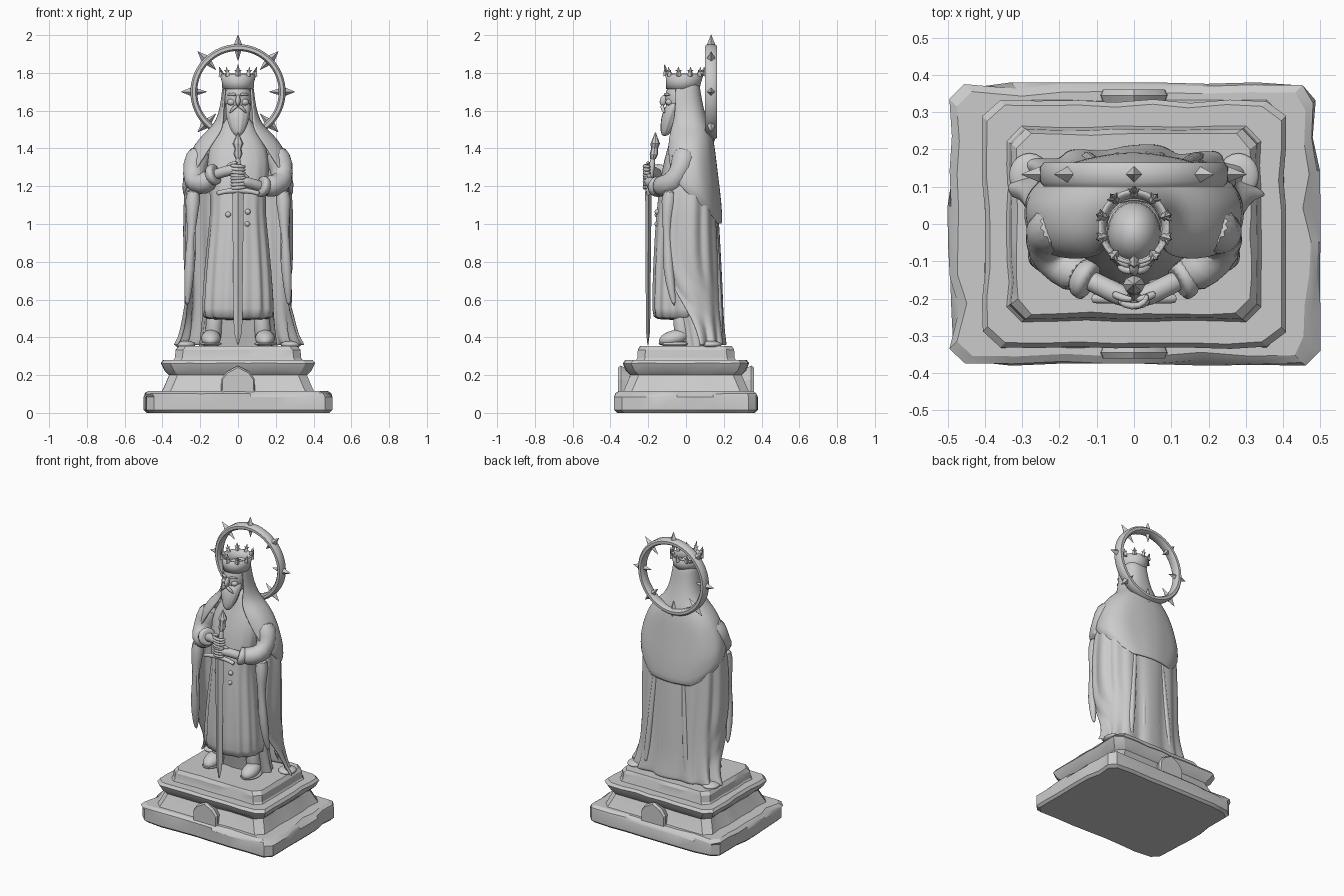
import bpy, bmesh, math, random
from math import sin, cos, pi, radians
from mathutils import Vector, Matrix

random.seed(4)
if "Cube" in bpy.data.objects:
    bpy.data.objects.remove(bpy.data.objects["Cube"])

stone = bpy.data.materials.new("grey_stone")
stone.use_nodes = True
GREY = (0.6, 0.6, 0.6, 1)
stone.diffuse_color = GREY
stone.node_tree.nodes["Principled BSDF"].inputs["Base Color"].default_value = GREY


def finish(name, bm, angle=35, thick=0, subdiv=0):
    bmesh.ops.recalc_face_normals(bm, faces=bm.faces)
    me = bpy.data.meshes.new(name)
    bm.to_mesh(me)
    bm.free()
    me.materials.append(stone)
    me.shade_smooth()
    me.set_sharp_from_angle(angle=radians(angle))
    ob = bpy.data.objects.new(name, me)
    bpy.context.collection.objects.link(ob)
    if thick:
        mod = ob.modifiers.new("thickness", 'SOLIDIFY')
        mod.thickness, mod.offset = thick, 0
    if subdiv:
        mod = ob.modifiers.new("smooth", 'SUBSURF')
        mod.levels = mod.render_levels = subdiv
    return ob


def skin(bm, rows, closed=True, caps=True):
    """Join rows of points with quads."""
    vs = [[bm.verts.new(p) for p in row] for row in rows]
    n = len(vs[0])
    for a, b in zip(vs, vs[1:]):
        for i in range(n if closed else n - 1):
            j = (i + 1) % n
            bm.faces.new((a[i], a[j], b[j], b[i]))
    if closed and caps:
        bm.faces.new(vs[0])
        bm.faces.new(vs[-1][::-1])


def power(v, p):
    return math.copysign(abs(v) ** p, v)


def loft(name, rings, n=32, folds=0, p=1.0, closed=True, caps=True, **kw):
    """Rings: height, half width, front y, back y, fold depth, half arc from the back."""
    rows = []
    for z, rx, yf, yb, amp, arc in rings:
        row = []
        for i in range(n if closed else n + 1):
            t = radians(arc) * (2 * i / n - 1)
            f = 1 + amp * (sin(folds * t + 1.5 * z) + 0.5 * sin(folds * 0.63 * t + 2))
            x = rx * power(sin(t), p) * f
            y = (yf + yb) / 2 + (yb - yf) / 2 * power(cos(t), p) * f
            row.append((x, y, z))
        rows.append(row)
    bm = bmesh.new()
    skin(bm, rows, closed, caps)
    return finish(name, bm, **kw)


def tube(name, pts, n=12, subdiv=1):
    """Points: x, y, z, radius."""
    rows = []
    for i, q in enumerate(pts):
        d = Vector(pts[min(i + 1, len(pts) - 1)][:3]) - Vector(pts[max(i - 1, 0)][:3])
        rot = d.to_track_quat('Z', 'Y')
        rows.append([Vector(q[:3]) + rot @ Vector((q[3] * cos(2 * pi * k / n), q[3] * sin(2 * pi * k / n), 0))
                     for k in range(n)])
    bm = bmesh.new()
    skin(bm, rows)
    return finish(name, bm, angle=60, subdiv=subdiv)


def ball(name, loc, size, tilt=0):
    bm = bmesh.new()
    m = Matrix.Translation(loc) @ Matrix.Rotation(tilt, 4, 'X') @ Matrix.Diagonal((*size, 1))
    bmesh.ops.create_uvsphere(bm, u_segments=20, v_segments=12, radius=1, matrix=m)
    return finish(name, bm, angle=80)


def cone(bm, base, tip, radius, sides=4):
    d = Vector(tip) - Vector(base)
    m = Matrix.Translation((Vector(base) + Vector(tip)) / 2) @ d.to_track_quat('Z', 'Y').to_matrix().to_4x4()
    bmesh.ops.create_cone(bm, cap_ends=True, segments=sides, radius1=radius, radius2=0.001,
                          depth=d.length, matrix=m)


def block(name, levels, chamfer, rough):
    """Weathered slab with cut corners. Levels: height, half width, half depth."""
    bm = bmesh.new()
    steps, rows = 7, []
    inset = [[random.random() ** 3 for _ in range(4 * (steps + 1))] for _ in range(2)]
    for k, (z, w, d) in enumerate(levels):
        c = chamfer
        corners = [(w - c, -d), (w, c - d), (w, d - c), (w - c, d), (c - w, d), (-w, d - c), (-w, c - d), (c - w, -d)]
        row = []
        for s in range(4):
            a, b = Vector(corners[2 * s + 1]), Vector(corners[(2 * s + 2) % 8])
            for i in range(steps + 1):
                q = a.lerp(b, i / steps)
                q *= 1 - rough * inset[k // 3 % 2][s * (steps + 1) + i] / q.length
                row.append((q.x, q.y, z - (rough * 0.3 * random.random() if k == len(levels) - 2 else 0)))
        rows.append(row)
    skin(bm, rows)
    return finish(name, bm, angle=25)


# Pedestal
block("plinth", [(0, .485, .365), (.015, .5, .38), (.085, .5, .38), (.105, .495, .375), (.116, .475, .355)], .04, .03)
block("middle_step", [(.11, .405, .335), (.13, .395, .325), (.2, .365, .295), (.225, .39, .32),
                      (.265, .408, .335), (.28, .395, .322)], .045, .012)
block("top_step", [(.275, .345, .265), (.29, .335, .258), (.335, .33, .255), (.355, .315, .243)], .04, .008)
for side, label in ((-1, "front"), (1, "back")):
    bm = bmesh.new()
    arch = [(-.09, .11), (-.088, .18), (-.06, .218), (0, .25), (.06, .218), (.088, .18), (.09, .11)]
    skin(bm, [[(x * s, side * y, .11 + (z - .11) * s) for x, z in arch]
              for y, s in ((.28, .75), (.345, 1), (.36, .93))])
    finish(label + "_shield", bm, angle=25)

# Robe and under robe
loft("robe", [(.49, .185, -.17, .1, .03, 180), (.52, .19, -.18, .1, .035, 180), (.75, .178, -.176, .1, .03, 180),
              (1.0, .152, -.163, .1, .018, 180), (1.13, .14, -.15, .1, .01, 180), (1.28, .17, -.13, .1, .005, 180),
              (1.4, .16, -.1, .09, 0, 180), (1.48, .1, -.07, .07, 0, 180), (1.6, .05, -.05, .05, 0, 180)],
     n=80, folds=15, p=.85, subdiv=1, angle=80)
loft("under_robe", [(.355, .2, -.02, .15, .04, 180), (.45, .19, -.04, .14, .03, 180), (.7, .17, -.1, .12, .02, 180)],
     n=48, folds=12, p=.8, angle=60)

# Long cape hanging to the floor
loft("long_cape", [(.357, .325, -.08, .2, .06, 88), (.39, .3, -.08, .195, .05, 88), (.5, .28, -.1, .185, .04, 92),
                   (.62, .275, -.14, .18, .04, 108), (.75, .275, -.16, .175, .035, 128),
                   (.95, .275, -.16, .165, .03, 132), (1.15, .28, -.14, .155, .02, 128),
                   (1.3, .25, -.12, .14, .01, 120), (1.43, .19, -.1, .11, 0, 115)],
     n=80, folds=13, p=.75, closed=False, thick=.014, subdiv=1, angle=80)

# Hood flowing into the shoulder mantle
loft("hood_and_mantle", [(1.0, .24, -.11, .185, .01, 32), (1.08, .285, -.12, .18, .012, 62),
                         (1.17, .3, -.125, .172, .012, 98), (1.25, .288, -.125, .162, .01, 125),
                         (1.34, .262, -.12, .152, .006, 138), (1.42, .225, -.11, .143, .003, 146),
                         (1.48, .17, -.095, .13, 0, 150), (1.52, .125, -.085, .115, 0, 145),
                         (1.58, .098, -.085, .095, 0, 130), (1.66, .082, -.095, .075, 0, 118),
                         (1.75, .074, -.09, .065, 0, 118)],
     n=56, folds=9, p=.85, closed=False, thick=.014, subdiv=1, angle=80)

# Folds down the middle of the back
for x in (-.09, -.03, .05, .12):
    tube("back_fold", [(x * 1.5, .18, .36, .026), (x * 1.25, .165, .7, .022), (x, .15, 1.05, .016), (x * .8, .135, 1.3, .006)], 8)

# Head, face and beard
ball("head", (0, -.025, 1.665), (.072, .085, .11))
ball("nose", (0, -.118, 1.655), (.013, .02, .03), -.35)
loft("beard", [(1.465, .012, -.125, -.1, 0, 180), (1.485, .032, -.135, -.08, .04, 180),
               (1.53, .052, -.135, -.05, .04, 180), (1.58, .064, -.128, -.03, .03, 180),
               (1.62, .066, -.112, -.02, .01, 180), (1.66, .064, -.08, 0, 0, 180)], n=36, folds=11, subdiv=1, angle=80)
for s in (-1, 1):
    tube("moustache", [(0, -.125, 1.628, .011), (s * .025, -.126, 1.615, .012), (s * .045, -.112, 1.585, .005)], 8)
    tube("brow", [(s * .008, -.113, 1.682, .008), (s * .032, -.108, 1.69, .009), (s * .058, -.084, 1.682, .006)], 8)
    ball("cheek", (s * .035, -.088, 1.645), (.022, .02, .018))

# Crown
loft("crown_band", [(1.715, .078, -.1, .066, 0, 180), (1.75, .08, -.1, .075, 0, 180), (1.795, .092, -.104, .088, 0, 180)],
     n=40, caps=False, thick=.01, angle=60)
bm = bmesh.new()
for i in range(10):
    a = -pi / 2 + i * pi / 5
    c, s = cos(a), sin(a)
    cone(bm, (.09 * c, -.008 + .094 * s, 1.785), (.104 * c, -.008 + .106 * s, 1.845 if i == 0 else 1.832), .018)
    for off in (-.017, .017):
        cone(bm, (.094 * c, -.008 + .097 * s, 1.806), (.1 * c - off * s, -.008 + .102 * s + off * c, 1.814), .008)
finish("crown_points", bm)

# Spiked halo
HALO = Vector((0, .133, 1.70))
n = 64
bm = bmesh.new()
section = [(.216, -.02), (.225, -.032), (.242, -.032), (.252, -.02), (.252, .02), (.242, .032), (.225, .032), (.216, .02)]
rows = [[HALO + Vector((r * sin(2 * pi * i / n), y, r * cos(2 * pi * i / n))) for r, y in section] for i in range(n + 1)]
skin(bm, rows, caps=False)
bmesh.ops.remove_doubles(bm, verts=bm.verts, dist=.0001)
finish("halo_ring", bm, angle=40)
bm = bmesh.new()
for i in range(8):
    d = Vector((sin(i * pi / 4), 0, cos(i * pi / 4)))
    cone(bm, HALO + d * .235, HALO + d * .302, .028)
    cone(bm, HALO + d * .23, HALO + d * .165, .022)
finish("halo_spikes", bm)

# Sword, point down
loft("blade", [(.36, .003, -.204, -.2, 0, 180), (.43, .022, -.212, -.19, 0, 180), (1.17, .031, -.216, -.182, 0, 180)],
     n=4, angle=20)
tube("crossguard", [(-.115, -.2, 1.158, .017), (-.09, -.2, 1.17, .012), (0, -.2, 1.182, .019),
                    (.09, -.2, 1.17, .012), (.115, -.2, 1.158, .017)], 8)
tube("grip", [(0, -.197, 1.17, .015), (0, -.185, 1.28, .017), (0, -.173, 1.36, .015)])
loft("pommel", [(1.345, .012, -.19, -.16, 0, 180), (1.37, .024, -.192, -.148, 0, 180), (1.4, .018, -.185, -.148, 0, 180),
                (1.425, .03, -.188, -.138, 0, 180), (1.485, .002, -.164, -.16, 0, 180)], n=8, angle=25)

# Arms, cuffs and hands; the right hand rests above the left
for s, z, label in ((-1, 1.285, "right"), (1, 1.222, "left")):
    tube(label + "_sleeve", [(s * .19, .0, 1.4, .07), (s * .235, -.02, 1.3, .072), (s * .235, -.06, 1.215, .068),
                             (s * .185, -.115, 1.2, .06), (s * .13, -.145, z - .025, .056)], 16)
    tube(label + "_cuff", [(s * .16, -.13, z - .035, .052), (s * .125, -.15, z - .022, .06), (s * .112, -.157, z - .018, .056)], 16)
    tube(label + "_wrist", [(s * .14, -.14, z - .03, .032), (s * .075, -.172, z - .008, .028), (s * .04, -.19, z, .031),
                            (s * .01, -.2, z + .005, .026)])
    for k in range(4):
        h = z + .025 - k * .017
        tube(label + "_finger", [(s * .045, -.205, h, .01), (s * .005, -.226, h - .004, .011),
                                 (s * -.032, -.212, h - .006, .01), (s * -.036, -.185, h - .006, .007)], 8)
    tube(label + "_thumb", [(s * .06, -.185, z + .02, .012), (s * .03, -.2, z + .038, .011), (s * .0, -.203, z + .04, .008)], 8)
    # Hanging drape below the sleeve
    tube(label + "_drape", [(s * .235, -.08, 1.2, .05), (s * .245, -.1, 1.05, .036), (s * .25, -.1, .85, .034),
                            (s * .262, -.085, .68, .026), (s * .27, -.06, .56, .01)])
    # Boots
    tube(label + "_boot_shaft", [(s * .135, -.01, .36, .048), (s * .13, -.02, .43, .044), (s * .12, -.03, .56, .05)])
    ball(label + "_boot", (s * .143, -.065, .395), (.052, .08, .042), .25)
    ball(label + "_sole", (s * .143, -.06, .366), (.056, .085, .014))
    # Cape corner spread over the floor
    ball(label + "_cape_train", (s * .28, .13, .362), (.055, .06, .02))

# Buttons
for x, z in ((-.052, 1.05), (.052, 1.065), (.048, 1.0)):
    ball("button", (x, -.152, z), (.015, .014, .015))
